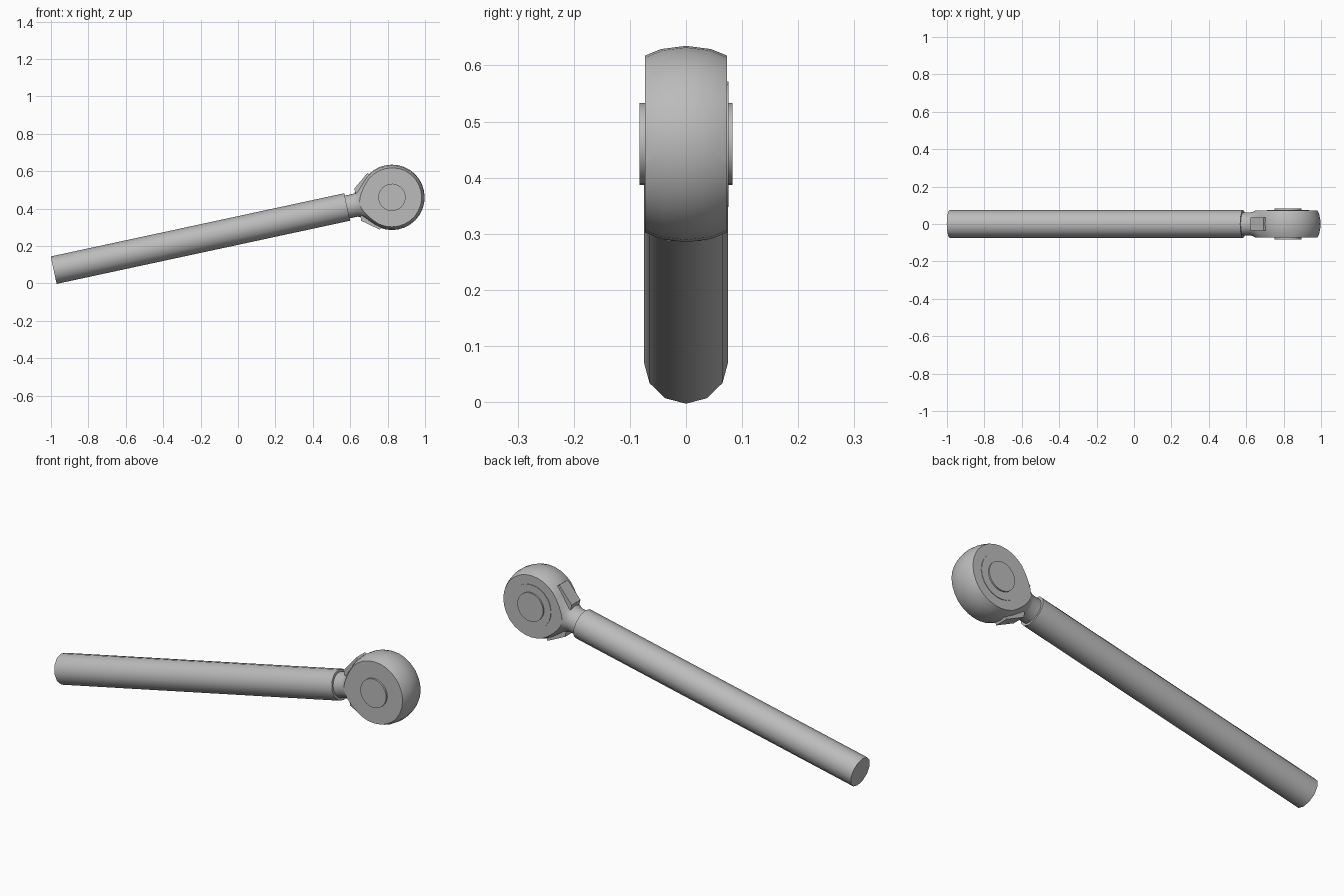
import bpy, bmesh, math
from mathutils import Matrix, Vector

cube = bpy.data.objects.get("Cube")
if cube:
    bpy.data.objects.remove(cube, do_unlink=True)

GREY = (0.5, 0.5, 0.5, 1)
steel = bpy.data.materials.new("grey steel")
steel.use_nodes = True
steel.diffuse_color = GREY
steel.node_tree.nodes["Principled BSDF"].inputs["Base Color"].default_value = GREY

# Local frame: origin at the eye centre, shank running along -x, pin along y
PLACE = Matrix.Translation((0.823, 0, 0.46)) @ Matrix.Rotation(math.radians(-12.15), 4, 'Y')
BALL = 0.175
HALF = 0.073


def finish(name, bm, angle=35):
    bmesh.ops.remove_doubles(bm, verts=bm.verts, dist=1e-5)
    bmesh.ops.recalc_face_normals(bm, faces=bm.faces)
    bm.transform(PLACE)
    mesh = bpy.data.meshes.new(name)
    bm.to_mesh(mesh)
    bm.free()
    mesh.materials.append(steel)
    obj = bpy.data.objects.new(name, mesh)
    bpy.context.collection.objects.link(obj)
    bpy.ops.object.select_all(action='DESELECT')
    obj.select_set(True)
    bpy.context.view_layer.objects.active = obj
    bpy.ops.object.shade_smooth_by_angle(angle=math.radians(angle))
    return obj


def revolve(profile, steps):
    """Turn (x, radius) points around the shank axis."""
    bm = bmesh.new()
    verts = [bm.verts.new((x, 0, r)) for x, r in profile]
    edges = [bm.edges.new(pair) for pair in zip(verts, verts[1:])]
    bmesh.ops.spin(bm, geom=verts + edges, cent=(0, 0, 0), axis=(1, 0, 0),
                   angle=math.tau, steps=steps, use_merge=True)
    return bm


def disc(name, radius, y0, y1, steps):
    bm = bmesh.new()
    bmesh.ops.create_cone(bm, cap_ends=True, segments=steps, radius1=radius,
                          radius2=radius, depth=y1 - y0)
    bm.transform(Matrix.Translation((0, (y0 + y1) / 2, 0)) @ Matrix.Rotation(math.pi / 2, 4, 'X'))
    return finish(name, bm)


# Long shank
finish("shank", revolve([(-1.85, 0), (-1.85, 0.075), (-0.245, 0.075), (-0.245, 0)], 12))

# Neck flaring into a ball, with both sides cut flat
profile = [(-0.26, 0), (-0.26, 0.062), (-0.2, 0.062), (-0.175, 0.073)]
for i in range(13):
    a = math.radians(135 * (1 - i / 12))
    profile.append((BALL * math.cos(a), BALL * math.sin(a)))
head = revolve(profile, 24)
bmesh.ops.remove_doubles(head, verts=head.verts, dist=1e-5)
for side in (-1, 1):
    cut = bmesh.ops.bisect_plane(head, geom=head.verts[:] + head.edges[:] + head.faces[:],
                                 plane_co=Vector((0, side * HALF, 0)),
                                 plane_no=Vector((0, side, 0)), clear_outer=True)
    rim = [e for e in cut["geom_cut"] if isinstance(e, bmesh.types.BMEdge)]
    bmesh.ops.contextual_create(head, geom=rim)
finish("eye_head", head)

# Wedge ribs above and below the neck
for name, side in (("upper_rib", 1), ("lower_rib", -1)):
    bm = bmesh.new()
    outline = [(-0.185, 0.05), (-0.187, 0.088), (-0.1, 0.155), (-0.05, 0.1)]
    face = bm.faces.new([bm.verts.new((x, -0.035, side * z)) for x, z in outline])
    moved = bmesh.ops.extrude_face_region(bm, geom=[face])["geom"]
    bmesh.ops.translate(bm, vec=(0, 0.07, 0),
                        verts=[v for v in moved if isinstance(v, bmesh.types.BMVert)])
    finish(name, bm)

# Cross pin and the thin collar at the back
disc("cross_pin", 0.073, -0.083, 0.083, 24)
disc("back_collar", 0.112, 0.06, 0.0755, 24)
